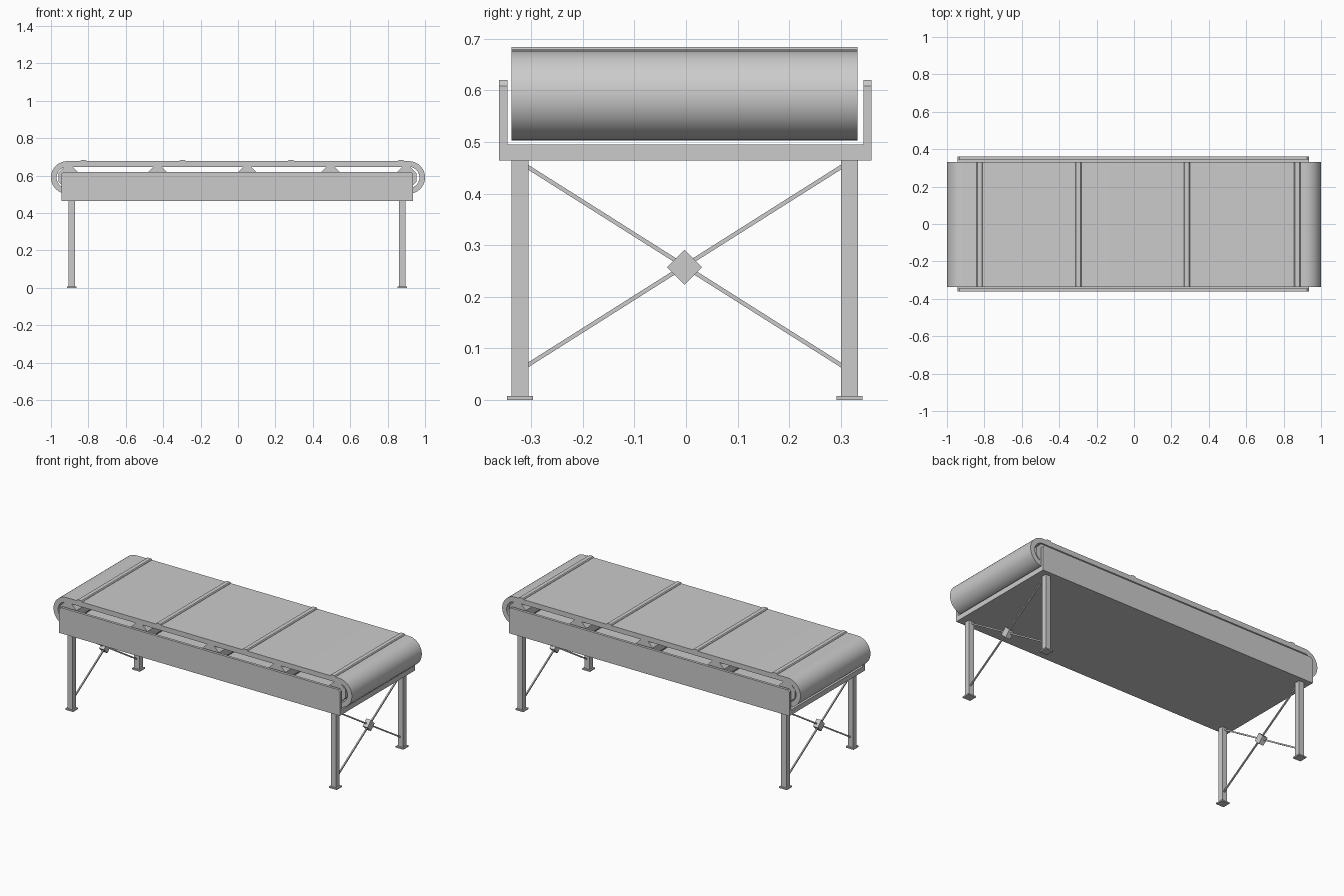
import bpy, bmesh, math
from mathutils import Matrix

if "Cube" in bpy.data.objects:
    bpy.data.objects.remove(bpy.data.objects["Cube"])

YC = -0.003  # belt centreline
BZ = 0.59    # roller axis height


def make(name, bm, smooth=False):
    bmesh.ops.recalc_face_normals(bm, faces=bm.faces[:])
    me = bpy.data.meshes.new(name)
    bm.to_mesh(me)
    bm.free()
    ob = bpy.data.objects.new(name, me)
    bpy.context.collection.objects.link(ob)
    if smooth:
        bpy.ops.object.select_all(action='DESELECT')
        ob.select_set(True)
        bpy.context.view_layer.objects.active = ob
        bpy.ops.object.shade_smooth_by_angle(angle=math.radians(35))
    return ob


def box(name, x, y, z, rot=None):
    """Box from (min, max) ranges, optionally spun about X through its centre."""
    c = [(a + b) / 2 for a, b in (x, y, z)]
    s = [b - a for a, b in (x, y, z)]
    m = Matrix.Translation(c)
    if rot is not None:
        m = m @ Matrix.Rotation(rot, 4, 'X')
    bm = bmesh.new()
    bmesh.ops.create_cube(bm, size=1, matrix=m @ Matrix.Diagonal((*s, 1)))
    return make(name, bm)


def prism(name, pts, y0, y1):
    """Extrude an XZ outline along Y."""
    bm = bmesh.new()
    f = bm.faces.new([bm.verts.new((x, y0, z)) for x, z in pts])
    r = bmesh.ops.extrude_face_region(bm, geom=[f])
    for v in r['geom']:
        if isinstance(v, bmesh.types.BMVert):
            v.co.y = y1
    return make(name, bm)


# Belt: hollow stadium loop
def stadium(r, cx=0.913, n=20):
    out = []
    for side in (1, -1):
        for i in range(n + 1):
            a = math.pi / 2 - math.pi * i / n
            out.append((side * (cx + r * math.cos(a)), BZ + side * r * math.sin(a)))
    return out


bm = bmesh.new()
rings = [[bm.verts.new((x, YC + y, z)) for x, z in stadium(r)]
         for r, y in ((0.087, -0.335), (0.087, 0.335), (0.057, 0.335), (0.057, -0.335))]
for k in range(4):
    a, b = rings[k], rings[(k + 1) % 4]
    for i in range(len(a)):
        j = (i + 1) % len(a)
        bm.faces.new((a[i], a[j], b[j], b[i]))
make("belt", bm, smooth=True)

# Cleats across the belt
for i, x in enumerate((-0.826, -0.297, 0.283, 0.872)):
    prism(f"belt_cleat_{i}", [(x - 0.017, 0.672), (x + 0.017, 0.672), (x + 0.017, 0.679),
                              (x + 0.012, 0.684), (x - 0.012, 0.684), (x - 0.017, 0.679)],
          YC - 0.335, YC + 0.335)

# Octagonal rollers inside the belt
for i, x in enumerate((-0.906, -0.43, 0.05, 0.495, 0.9)):
    pts = [(x + 0.0595 * math.cos(math.pi * (k + .5) / 4),
            BZ + 0.0595 * math.sin(math.pi * (k + .5) / 4)) for k in range(8)]
    prism(f"roller_{i}", pts, YC - 0.33, YC + 0.33)

# Tray frame: bottom slab and side rails with clipped top corners
box("frame_bottom", (-0.945, 0.936), (-0.361, 0.36), (0.464, 0.495))
rail = [(-0.945, 0.464), (0.936, 0.464), (0.936, 0.608), (0.924, 0.62), (-0.933, 0.62), (-0.945, 0.608)]
prism("front_rail", rail, -0.362, -0.346)
prism("back_rail", rail, 0.344, 0.36)

# Legs, feet and cross braces at each end
for end, x in (("left", -0.889), ("right", 0.878)):
    for side, y in (("front", -0.322), ("back", 0.317)):
        box(f"{end}_{side}_leg", (x - 0.017, x + 0.017), (y - 0.0165, y + 0.0165), (0.005, 0.47))
        box(f"{end}_{side}_foot", (x - 0.026, x + 0.026), (y - 0.025, y + 0.025), (0, 0.008))
    for s in (1, -1):
        length, ang = math.hypot(0.62, 0.392), s * math.atan2(0.392, 0.62)
        xo = x + s * 0.004
        box(f"{end}_brace_{'up' if s > 0 else 'down'}", (xo - 0.004, xo + 0.004),
            (YC - length / 2, YC + length / 2), (0.2555, 0.2635), rot=ang)
    box(f"{end}_brace_hub", (x - 0.016, x + 0.016), (YC - 0.024, YC + 0.024),
        (0.233, 0.281), rot=math.pi / 4)
